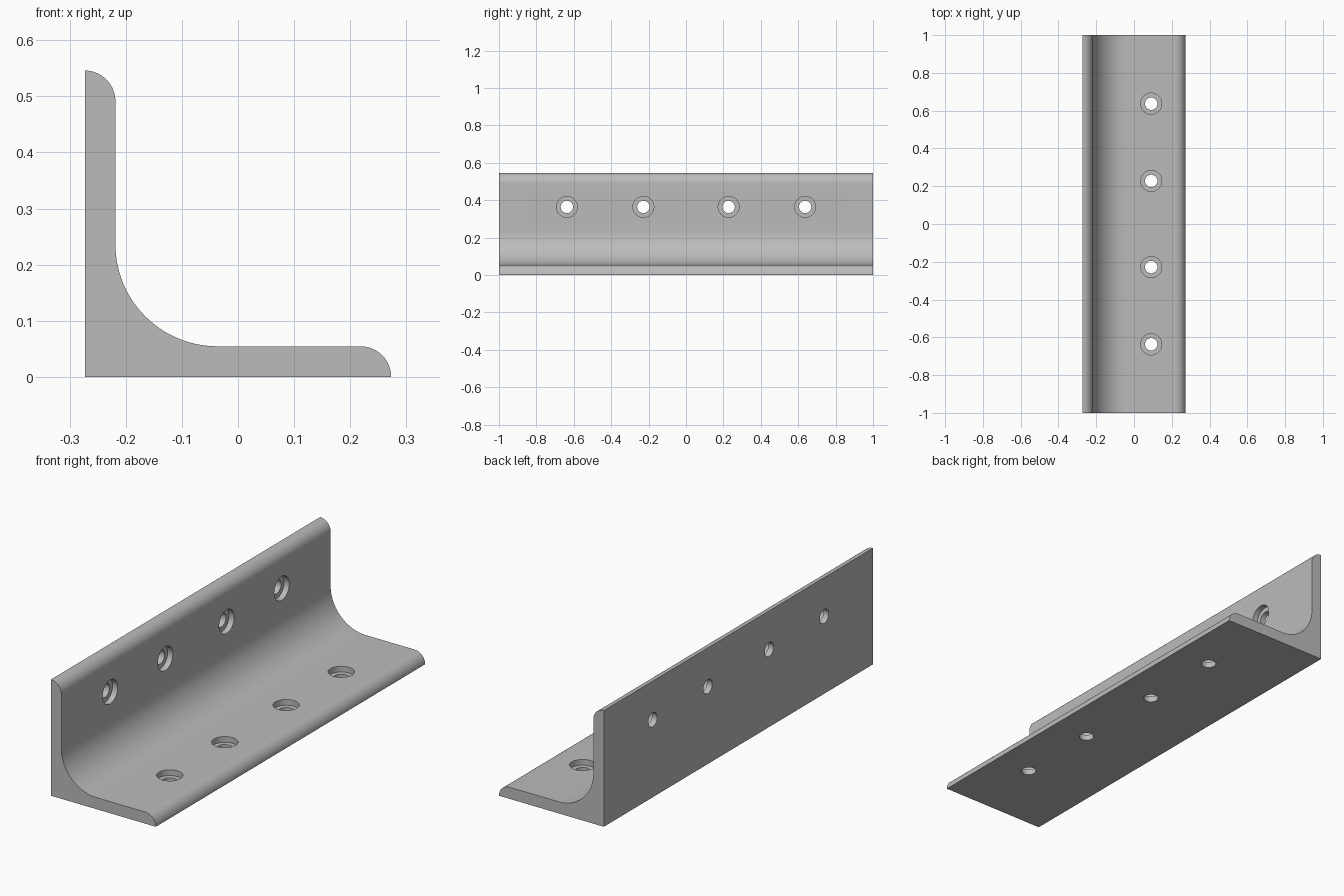
import bpy
import bmesh
from math import sin, cos, radians
from mathutils import Matrix, Vector

cube = bpy.data.objects.get("Cube")
if cube:
    bpy.data.objects.remove(cube, do_unlink=True)

HALF = 0.273          # half width of each leg
HEIGHT = 2 * HALF
THICK = 0.0545        # leg thickness, also the toe radius
FILLET = 0.182        # inner root radius
HOLE_R, BORE_R, BORE_DEPTH = 0.033, 0.056, 0.027
HOLE_POS = 0.364      # distance of holes from the outer corner
HOLE_Y = (-0.637, -0.228, 0.228, 0.637)

steel = bpy.data.materials.new("plain grey steel")
steel.use_nodes = True
grey = (0.5, 0.5, 0.5, 1)
steel.diffuse_color = grey
steel.node_tree.nodes["Principled BSDF"].inputs["Base Color"].default_value = grey


def arc(cx, cz, r, start, end, steps):
    angles = [radians(start + (end - start) * i / steps) for i in range(steps + 1)]
    return [(cx + r * cos(a), cz + r * sin(a)) for a in angles]


def finish(bm, name):
    bmesh.ops.recalc_face_normals(bm, faces=bm.faces)
    mesh = bpy.data.meshes.new(name)
    bm.to_mesh(mesh)
    bm.free()
    obj = bpy.data.objects.new(name, mesh)
    bpy.context.collection.objects.link(obj)
    return obj


# L-shaped section with rounded toes and a filleted root, extruded along y
section = [(-HALF, 0)]
section += arc(HALF - THICK, 0, THICK, 0, 90, 16)
section += arc(-HALF + THICK + FILLET, THICK + FILLET, FILLET, 270, 180, 28)
section += arc(-HALF, HEIGHT - THICK, THICK, 0, 90, 16)
bm = bmesh.new()
face = bm.faces.new([bm.verts.new((x, -1, z)) for x, z in section])
ext = bmesh.ops.extrude_face_region(bm, geom=[face])
bmesh.ops.translate(bm, vec=(0, 2, 0),
                    verts=[v for v in ext["geom"] if isinstance(v, bmesh.types.BMVert)])
angle_bar = finish(bm, "angle_bar")
angle_bar.data.materials.append(steel)


def cut_holes(name, radius, low, high):
    """Cut a row of cylinders through both legs, from depth low to high."""
    bm = bmesh.new()
    mid = (low + high) / 2
    for y in HOLE_Y:
        floor = Matrix.Translation((-HALF + HOLE_POS, y, mid))
        wall = Matrix.Translation((-HALF + mid, y, HOLE_POS)) @ Matrix.Rotation(radians(90), 4, "Y")
        for place in (floor, wall):
            bmesh.ops.create_cone(bm, cap_ends=True, segments=40, radius1=radius,
                                  radius2=radius, depth=high - low, matrix=place)
    cutter = finish(bm, name)
    cutter.data.materials.append(steel)
    cutter.hide_render = True
    mod = angle_bar.modifiers.new(name, "BOOLEAN")
    mod.operation = "DIFFERENCE"
    mod.solver = "EXACT"
    mod.object = cutter
    bpy.ops.object.modifier_apply(modifier=mod.name)
    bpy.data.objects.remove(cutter, do_unlink=True)


# Counterbored screw holes in both legs
bpy.ops.object.select_all(action="DESELECT")
bpy.context.view_layer.objects.active = angle_bar
angle_bar.select_set(True)
cut_holes("counterbore_cutter", BORE_R, THICK - BORE_DEPTH, THICK + 0.03)
cut_holes("hole_cutter", HOLE_R, -0.03, THICK + 0.03)

# Smooth curved faces, crisp edges, flat legs
bpy.ops.object.shade_smooth_by_angle(angle=radians(30))
normals = angle_bar.modifiers.new("flat_leg_normals", "WEIGHTED_NORMAL")
normals.keep_sharp = True
